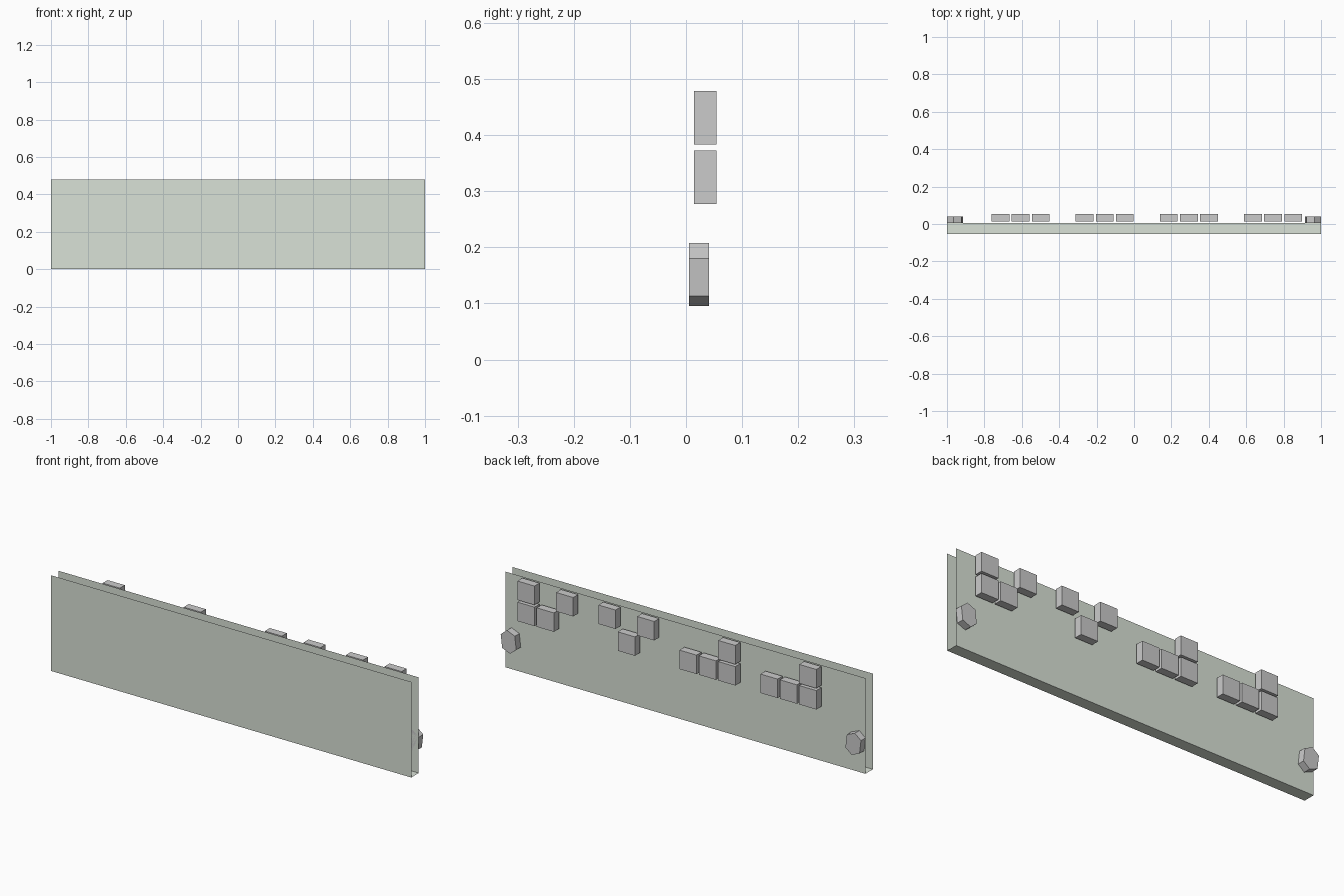
import bpy

if "Cube" in bpy.data.objects:
    bpy.data.objects.remove(bpy.data.objects["Cube"])

green = bpy.data.materials.new("pale_green")
green.diffuse_color = (0.70, 0.76, 0.68, 1)
green.use_nodes = True
green.node_tree.nodes["Principled BSDF"].inputs["Base Color"].default_value = green.diffuse_color

Y_FRONT, Y_BACK, HEIGHT = -0.054, 0.005, 0.48


def add_mesh(name, verts, faces, material=None):
    mesh = bpy.data.meshes.new(name)
    mesh.from_pydata(verts, [], faces)
    mesh.update()
    if material:
        mesh.materials.append(material)
    obj = bpy.data.objects.new(name, mesh)
    bpy.context.collection.objects.link(obj)
    return obj


def prism(name, outline, cx, cz, y0, y1):
    """Extrude an x-z outline along y."""
    n = len(outline)
    verts = [(cx + x, y, cz + z) for y in (y0, y1) for x, z in outline]
    faces = [tuple(range(n)), tuple(reversed(range(n, 2 * n)))]
    faces += [(i, i + n, (i + 1) % n + n, (i + 1) % n) for i in range(n)]
    return add_mesh(name, verts, faces)


# Thin sheet folded into a U-shaped channel, open at the top and ends
section = [(Y_FRONT, HEIGHT), (Y_FRONT, 0), (Y_BACK, 0), (Y_BACK, HEIGHT)]
add_mesh("folded_channel",
         [(x, y, z) for x in (-1, 1) for y, z in section],
         [(i, i + 1, i + 5, i + 4) for i in range(3)], green)

# Square blocks on the back: four groups of three columns, two rows
h = 0.0475
square = [(-h, -h), (h, -h), (h, h), (-h, h)]
groups = [("X..", "XXX"), ("X..", "XXX"), ("X.X", ".X."), ("X.X", ".XX")]
for g, rows in enumerate(groups):
    for row, cz in zip(rows, (0.431, 0.325)):
        for c, mark in enumerate(row):
            if mark == "X":
                cx = -0.714 + 0.45 * g + 0.1075 * c
                prism("back_block", square, cx, cz, 0.0145, 0.054)

# Tilted six-sided end knobs, mirrored left and right
half = [(0.035, -0.0385), (0.043, 0.0285), (0.009, 0.0565)]
hexagon = half + [(-x, -z) for x, z in half]
prism("right_knob", hexagon, 0.957, 0.1515, Y_BACK, 0.041)
mirrored = [(-x, z) for x, z in reversed(hexagon)]
prism("left_knob", mirrored, -0.957, 0.1515, Y_BACK, 0.041)
